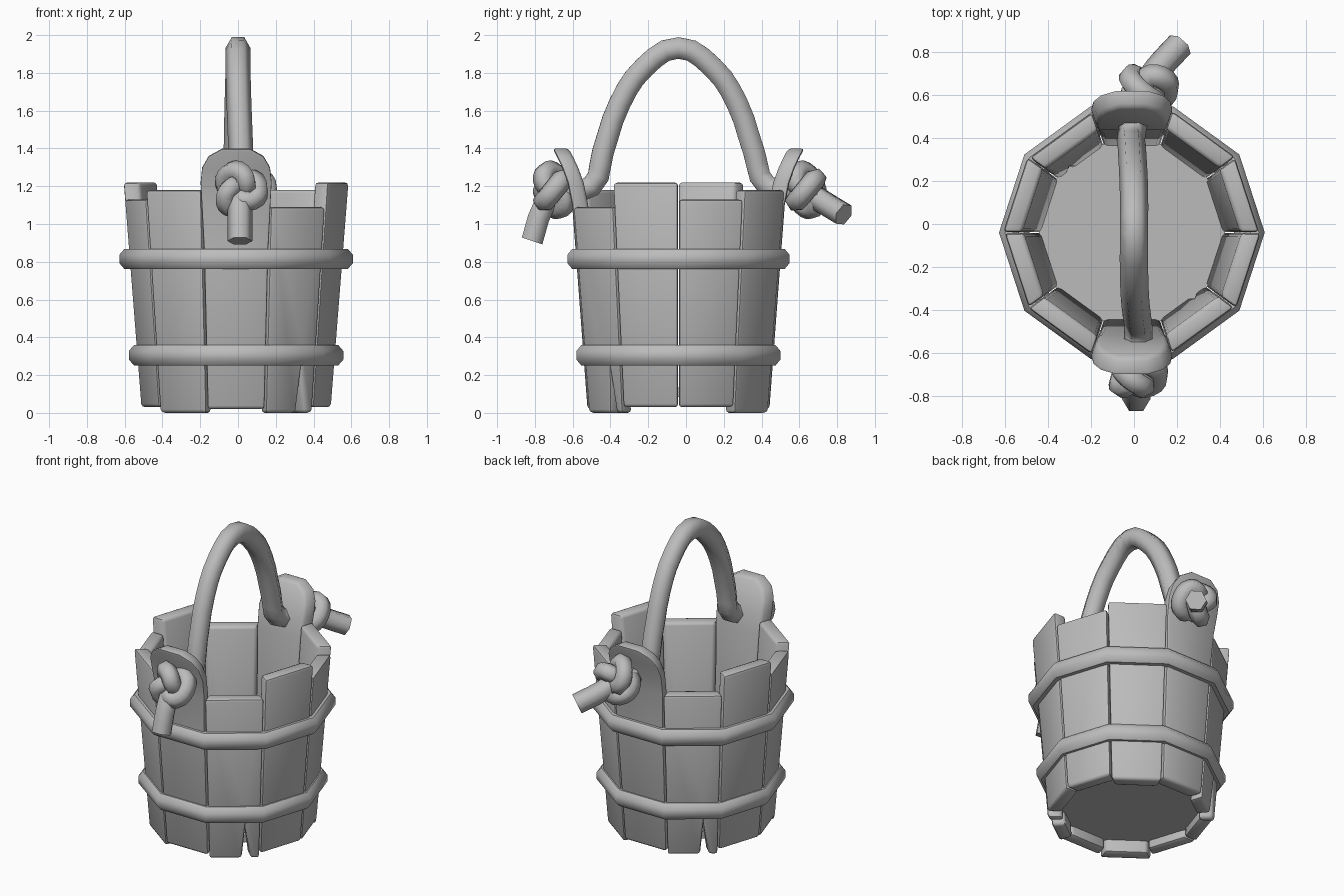
import bpy, bmesh, math
from mathutils import Vector, Matrix

old = bpy.data.objects.get("Cube")
if old:
    bpy.data.objects.remove(old, do_unlink=True)

CENTRE = Vector((-0.01, -0.04, 0))
SIDES = 10
TAN = math.tan(math.pi / SIDES)
THICK = 0.085

grey = bpy.data.materials.new("weathered_grey")
grey.use_nodes = True
COLOUR = (0.5, 0.5, 0.5, 1)
grey.diffuse_color = COLOUR
grey.node_tree.nodes["Principled BSDF"].inputs["Base Color"].default_value = COLOUR


def finish(name, mesh, smooth_angle):
    """Link a mesh, give it the material and smooth it with sharp edges kept."""
    mesh.materials.clear()
    mesh.materials.append(grey)
    obj = bpy.data.objects.new(name, mesh)
    bpy.context.collection.objects.link(obj)
    bpy.ops.object.select_all(action='DESELECT')
    obj.select_set(True)
    bpy.context.view_layer.objects.active = obj
    bpy.ops.object.shade_smooth_by_angle(angle=math.radians(smooth_angle))
    return obj


def from_bmesh(name, bm, smooth_angle):
    bmesh.ops.recalc_face_normals(bm, faces=bm.faces)
    mesh = bpy.data.meshes.new(name)
    bm.to_mesh(mesh)
    bm.free()
    return finish(name, mesh, smooth_angle)


def apothem(z):
    """Distance from the axis to the outer face of a stave."""
    return 0.48 + 0.075 * z


def stave(name, degrees, outline, curved=False):
    """Solid plank from an outline of (width fraction, z), facing the given angle."""
    th = math.radians(degrees)
    out = Vector((math.cos(th), math.sin(th), 0))
    side = Vector((-math.sin(th), math.cos(th), 0))
    bm = bmesh.new()
    n = len(outline)
    layers = []
    for depth in (0, THICK):
        layer = []
        for u, z in outline:
            d = apothem(z) - depth
            flare = 0.8 * max(0, z - 1.08) ** 2 if curved else 0
            layer.append(bm.verts.new(CENTRE + out * (d + flare)
                                      + side * (u * d * TAN * 0.985) + Vector((0, 0, z))))
        layers.append(layer)
        if curved:
            for i in range(n // 2 - 1):
                bm.faces.new([layer[i], layer[i + 1], layer[n - 2 - i], layer[n - 1 - i]])
        else:
            bm.faces.new(layer)
    front, back = layers
    for i in range(n):
        j = (i + 1) % n
        bm.faces.new([front[i], front[j], back[j], back[i]])
    bmesh.ops.recalc_face_normals(bm, faces=bm.faces)
    corners = [e for e in bm.edges if e.is_convex and e.calc_face_angle(0) > 0.8]
    bmesh.ops.bevel(bm, geom=corners, offset=0.018, segments=2, profile=0.5,
                    affect='EDGES', clamp_overlap=True)
    return from_bmesh(name, bm, 42)


def plank(bottom, top):
    return [(-1, bottom), (-1, top), (1, top), (1, bottom)]


# Staves: one half ring, repeated after a half turn
tab_rows = [(1, 0.02), (1, 0.85), (1.04, 1.1), (1.06, 1.22), (1.0, 1.3), (0.8, 1.36), (0.4, 1.4)]
tab = [(-u, z) for u, z in tab_rows] + tab_rows[::-1]
cracked = plank(0, 1.09) + [(0.65, 0), (0.42, 0.21), (0.3, 0)]
for half, turn in (("front", 0), ("back", 180)):
    stave(half + "_tab_stave", 270 + turn, tab, curved=True)
    stave(half + "_cracked_stave", 306 + turn, cracked)
    stave(half + "_tall_stave", 342 + turn, plank(0.03, 1.22))
    stave(half + "_low_stave", 18 + turn, plank(0.03, 1.13))
    stave(half + "_plain_stave", 54 + turn, plank(0, 1.18))


# Hoops: a rounded section swept round the ten corners
def hoop(name, z, radius):
    bm = bmesh.new()
    rings = []
    for k in range(SIDES):
        a = 2 * math.pi * k / SIDES
        ring = []
        for s in range(8):
            b = 2 * math.pi * (s + 0.5) / 8
            r = radius + 0.05 * math.cos(b)
            ring.append(bm.verts.new(CENTRE + Vector((r * math.cos(a), r * math.sin(a),
                                                      z + 0.058 * math.sin(b)))))
        rings.append(ring)
    for k in range(SIDES):
        p, q = rings[k], rings[(k + 1) % SIDES]
        for s in range(8):
            t = (s + 1) % 8
            bm.faces.new([p[s], q[s], q[t], p[t]])
    from_bmesh(name, bm, 50)


hoop("upper_hoop", 0.815, 0.572)
hoop("lower_hoop", 0.305, 0.522)

# Bucket floor
bm = bmesh.new()
bmesh.ops.create_cone(bm, cap_ends=True, segments=SIDES, radius1=0.455, radius2=0.455, depth=0.05,
                      matrix=Matrix.Translation(CENTRE + Vector((0, 0, 0.11))))
from_bmesh("bucket_floor", bm, 30)


# Rope pieces: six-sided tubes along curves
def rope(name, points, radius, cyclic=False):
    curve = bpy.data.curves.new(name, 'CURVE')
    curve.dimensions = '3D'
    curve.bevel_depth = radius
    curve.bevel_resolution = 1
    curve.resolution_u = 3
    curve.use_fill_caps = True
    spline = curve.splines.new('BEZIER')
    spline.bezier_points.add(len(points) - 1)
    for bp, co in zip(spline.bezier_points, points):
        bp.co = co
    for bp in spline.bezier_points:
        bp.handle_left_type = bp.handle_right_type = 'AUTO'
    spline.use_cyclic_u = cyclic
    helper = bpy.data.objects.new(name + "_path", curve)
    bpy.context.collection.objects.link(helper)
    bpy.context.view_layer.update()
    graph = bpy.context.evaluated_depsgraph_get()
    mesh = bpy.data.meshes.new_from_object(helper.evaluated_get(graph))
    bpy.data.objects.remove(helper, do_unlink=True)
    finish(name, mesh, 65)


rope("rope_handle", [
    (0.02, -0.66, 1.18), (0.02, -0.5, 1.2), (0.015, -0.44, 1.38), (0.005, -0.35, 1.64),
    (0, -0.22, 1.83), (0, -0.04, 1.932), (0, 0.14, 1.83), (-0.005, 0.27, 1.64),
    (-0.01, 0.36, 1.38), (-0.01, 0.43, 1.2), (0.03, 0.6, 1.18)], 0.066)


def knot(name, centre):
    """Overhand loop lying against the tab, its axis along y."""
    pts = []
    for i in range(18):
        t = 2 * math.pi * i / 18
        r = 0.062 + 0.036 * math.cos(3 * t)
        pts.append(Vector(centre) + Vector((r * math.cos(2 * t), 0.055 * math.sin(3 * t),
                                            1.1 * r * math.sin(2 * t))))
    rope(name, pts, 0.056, cyclic=True)


knot("front_knot", (0.01, -0.70, 1.18))
knot("back_knot", (0.06, 0.635, 1.18))
rope("front_rope_tail", [(0.01, -0.69, 1.17), (0.01, -0.755, 1.09), (0.01, -0.815, 0.91)], 0.066)
rope("back_rope_tail", [(0.05, 0.63, 1.18), (0.11, 0.72, 1.12), (0.215, 0.835, 1.05)], 0.064)
